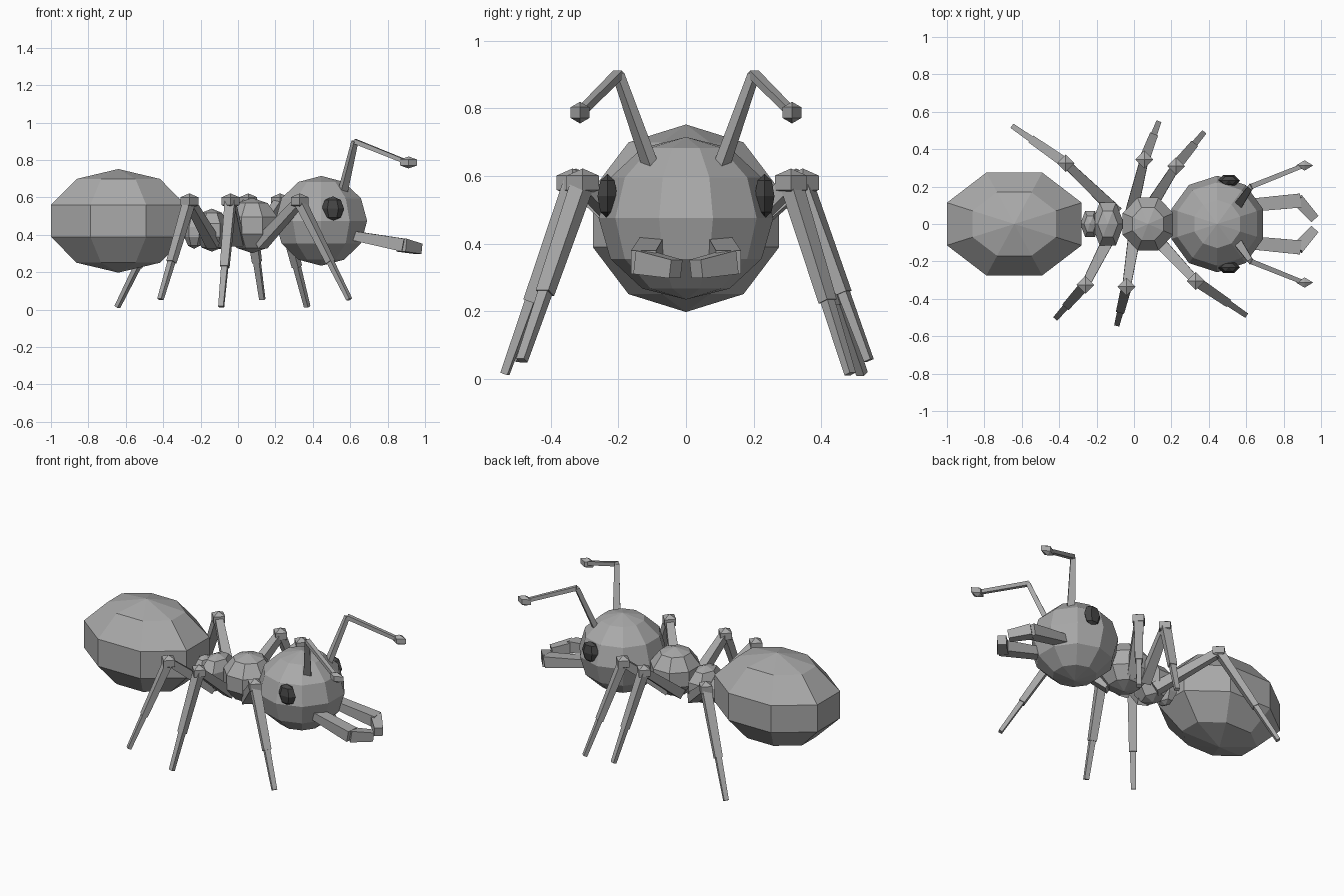
import bpy, bmesh, math
from mathutils import Vector

if "Cube" in bpy.data.objects:
    bpy.data.objects.remove(bpy.data.objects["Cube"])


def material(name, value):
    m = bpy.data.materials.new(name)
    m.diffuse_color = (value, value, value, 1)
    m.use_nodes = True
    m.node_tree.nodes["Principled BSDF"].inputs["Base Color"].default_value = m.diffuse_color
    return m


BODY = material("body_grey", 0.4)
EYE = material("eye_dark_grey", 0.06)


def finish(name, bm, mat):
    bmesh.ops.recalc_face_normals(bm, faces=bm.faces)
    mesh = bpy.data.meshes.new(name)
    bm.to_mesh(mesh)
    bm.free()
    mesh.materials.append(mat)
    ob = bpy.data.objects.new(name, mesh)
    bpy.context.collection.objects.link(ob)
    return ob


def ball(name, centre, radii, segs, rings, phase=0.0, mat=BODY):
    """Faceted ellipsoid with vertical poles; phase is in segment steps."""
    bm = bmesh.new()
    c, (rx, ry, rz) = Vector(centre), radii
    loops = []
    for i in range(1, rings):
        t = math.pi * i / rings
        loop = []
        for j in range(segs):
            a = 2 * math.pi * (j + phase) / segs
            loop.append(bm.verts.new(c + Vector((
                rx * math.sin(t) * math.cos(a),
                ry * math.sin(t) * math.sin(a),
                rz * math.cos(t)))))
        loops.append(loop)
    top = bm.verts.new(c + Vector((0, 0, rz)))
    bottom = bm.verts.new(c - Vector((0, 0, rz)))
    for j in range(segs):
        k = (j + 1) % segs
        bm.faces.new((top, loops[0][j], loops[0][k]))
        bm.faces.new((bottom, loops[-1][k], loops[-1][j]))
        for a, b in zip(loops, loops[1:]):
            bm.faces.new((a[j], b[j], b[k], a[k]))
    return finish(name, bm, mat)


def bar(name, start, end, size_start, size_end):
    """Four-sided tapered bar; sizes are (width, height)."""
    bm = bmesh.new()
    start, end = Vector(start), Vector(end)
    d = (end - start).normalized()
    side = d.cross(Vector((0, 0, 1))).normalized()
    up = side.cross(d)
    ends = []
    for p, (w, h) in ((start, size_start), (end, size_end)):
        ends.append([bm.verts.new(p + side * (w / 2 * s) + up * (h / 2 * u))
                     for s, u in ((-1, -1), (1, -1), (1, 1), (-1, 1))])
    a, b = ends
    bm.faces.new(a)
    bm.faces.new(b)
    for j in range(4):
        k = (j + 1) % 4
        bm.faces.new((a[j], a[k], b[k], b[j]))
    return finish(name, bm, BODY)


# Body segments from rear to front
ball("abdomen", (-0.64, 0, 0.475), (0.41, 0.313, 0.277), 8, 5, 0.5)
ball("waist", (-0.235, 0, 0.415), (0.055, 0.085, 0.09), 6, 5)
ball("rear_thorax", (-0.14, 0, 0.425), (0.092, 0.138, 0.115), 6, 5)
ball("front_thorax", (0.075, 0, 0.45), (0.154, 0.16, 0.148), 8, 5, 0.5)
ball("head", (0.445, 0, 0.475), (0.258, 0.258, 0.24), 10, 6, 0.5)

# Paired head parts
for side, s in (("left", 1), ("right", -1)):
    ball(f"{side}_eye", (0.507, s * 0.232, 0.54), (0.06, 0.034, 0.066), 6, 4, 0, EYE)
    # Antennae
    elbow = (0.625, s * 0.2, 0.9)
    bar(f"{side}_antenna_base", (0.56, s * 0.105, 0.63), elbow, (0.045, 0.03), (0.028, 0.025))
    bar(f"{side}_antenna_tip", elbow, (0.9, s * 0.31, 0.79), (0.028, 0.025), (0.024, 0.022))
    ball(f"{side}_antenna_knob", (0.912, s * 0.313, 0.787), (0.053, 0.032, 0.032), 4, 3)
    # Jaws
    bar(f"{side}_jaw_base", (0.62, s * 0.1, 0.395), (0.885, s * 0.125, 0.345),
        (0.07, 0.05), (0.075, 0.07))
    bar(f"{side}_jaw_tip", (0.875, s * 0.13, 0.345), (0.965, s * 0.03, 0.325),
        (0.065, 0.07), (0.05, 0.055))

# Legs: hip, knee and foot as x, y, z
LEGS = {
    "left_rear": ((-0.1, 0.07, 0.35), (-0.365, 0.325, 0.58), (-0.645, 0.52, 0.015)),
    "left_middle": ((-0.01, 0.08, 0.36), (0.055, 0.345, 0.58), (0.13, 0.54, 0.055)),
    "left_front": ((0.08, 0.08, 0.36), (0.225, 0.31, 0.58), (0.37, 0.485, 0.015)),
    "right_rear": ((-0.13, -0.07, 0.35), (-0.26, -0.325, 0.58), (-0.415, -0.5, 0.055)),
    "right_middle": ((0.0, -0.08, 0.36), (-0.04, -0.335, 0.58), (-0.09, -0.535, 0.015)),
    "right_front": ((0.12, -0.08, 0.35), (0.33, -0.305, 0.58), (0.595, -0.485, 0.055)),
}
for name, (hip, knee, foot) in LEGS.items():
    ankle = Vector(knee).lerp(Vector(foot), 0.62)
    bar(f"{name}_thigh", hip, knee, (0.065, 0.06), (0.045, 0.045))
    ball(f"{name}_knee", knee, (0.055, 0.055, 0.042), 4, 3)
    bar(f"{name}_shin", knee, ankle, (0.055, 0.045), (0.045, 0.035))
    bar(f"{name}_foot", ankle, foot, (0.034, 0.028), (0.028, 0.022))
